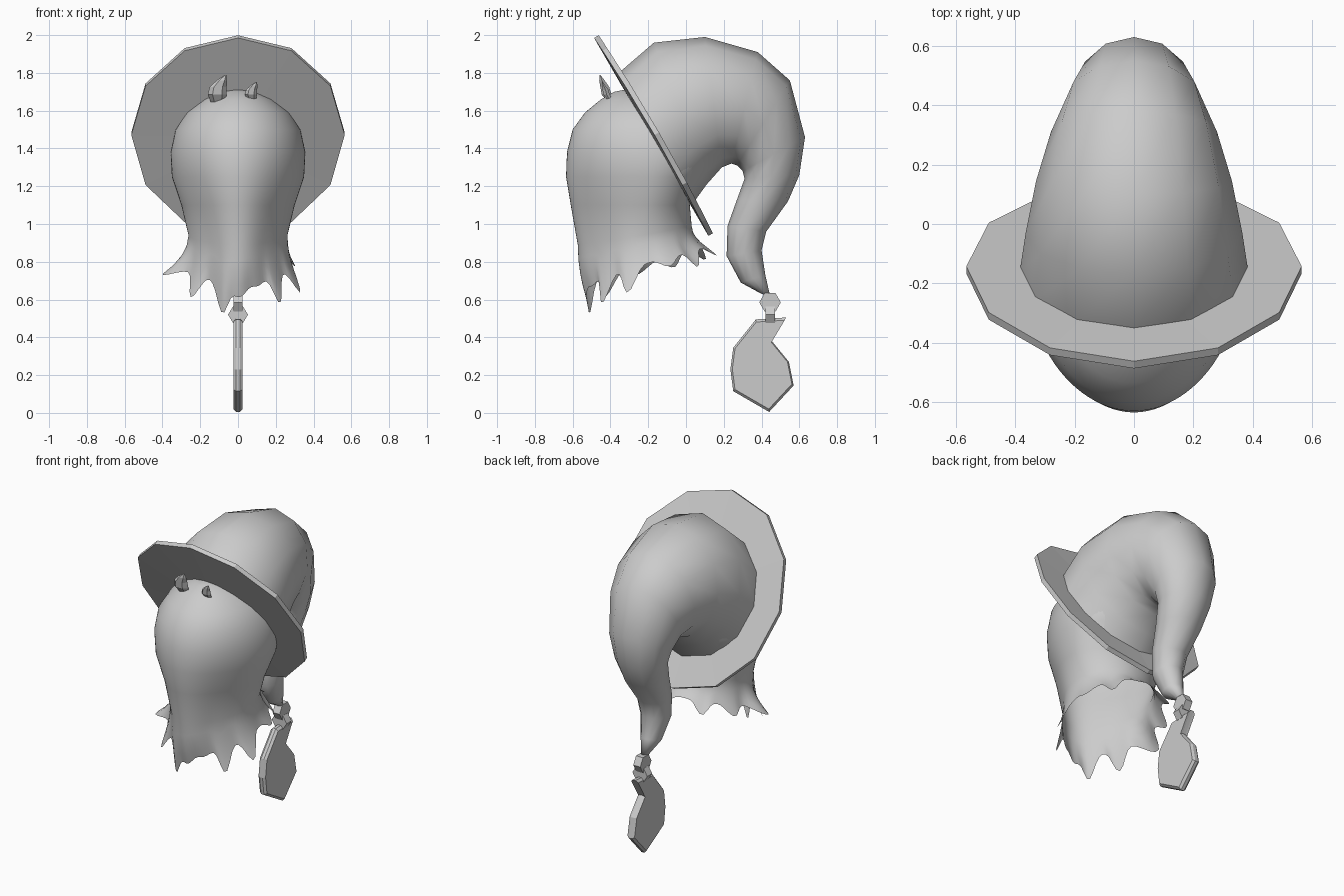
import bpy, bmesh
from math import sin, cos, pi, exp, degrees
from mathutils import Vector

cube = bpy.data.objects.get("Cube")
if cube:
    bpy.data.objects.remove(cube, do_unlink=True)

grey = bpy.data.materials.new("plain_grey")
grey.use_nodes = True
grey.diffuse_color = (0.6, 0.6, 0.6, 1)
grey.node_tree.nodes["Principled BSDF"].inputs["Base Color"].default_value = (0.6, 0.6, 0.6, 1)


def loft(name, rings, cap_start=False, cap_end=False, smooth=True):
    """Skin a list of equally sized closed rings."""
    bm = bmesh.new()
    rows = [[bm.verts.new(p) for p in ring] for ring in rings]
    for a, b in zip(rows, rows[1:]):
        for i in range(len(a)):
            j = (i + 1) % len(a)
            bm.faces.new((a[i], a[j], b[j], b[i]))
    if cap_start:
        bm.faces.new(rows[0])
    if cap_end:
        bm.faces.new(rows[-1])
    bmesh.ops.recalc_face_normals(bm, faces=bm.faces)
    mesh = bpy.data.meshes.new(name)
    bm.to_mesh(mesh)
    bm.free()
    mesh.materials.append(grey)
    mesh.polygons.foreach_set("use_smooth", [smooth] * len(mesh.polygons))
    obj = bpy.data.objects.new(name, mesh)
    bpy.context.collection.objects.link(obj)


def prism(name, outline, normal, thick):
    """Extrude an outline both ways along a normal."""
    n = Vector(normal) * thick
    pts = [Vector(p) for p in outline]
    loft(name, [[p - n for p in pts], [p + n for p in pts]], True, True, False)


# Sheet body: z, half width, front y, widest y, back y, front pinch
body_profile = [
    (1.71, 0.02, -0.33, -0.31, -0.29, 0), (1.70, 0.09, -0.38, -0.28, -0.20, 0),
    (1.66, 0.18, -0.45, -0.24, -0.08, 0), (1.59, 0.27, -0.535, -0.21, 0.08, 0),
    (1.5, 0.33, -0.60, -0.19, 0.18, 0), (1.38, 0.357, -0.63, -0.18, 0.2, 0.01),
    (1.25, 0.35, -0.635, -0.19, 0.1, 0.03), (1.1, 0.3, -0.61, -0.21, 0.02, 0.07)]
# Hem tatters: direction in degrees from the front, drop, flare, width
tatters = [(-17, 0.17, 0, 9), (2, 0.08, 0, 10), (22, 0.03, 0, 9), (47, 0.145, 0.04, 8),
           (76, 0.13, 0.06, 8), (112, 0.05, 0.04, 9), (140, 0.09, 0.05, 8),
           (168, 0.05, 0.07, 8), (-52, 0.12, 0.05, 9), (-84, 0.05, 0.12, 10),
           (-115, 0.06, 0.05, 9), (-148, 0.06, 0.06, 8)]
COLS = 96
angles = [2 * pi * i / COLS for i in range(COLS)]


def body_point(a, z, w, front, mid, back, pinch):
    depth = mid - front if cos(a) > 0 else back - mid
    s = 1 - pinch * sin(2 * a) ** 2 * (cos(a) > 0)
    return Vector((w * s * sin(a), mid - depth * s * cos(a), z))


def hem_point(a):
    drop = flare = 0
    for direction, length, spread, width in tatters:
        gap = (degrees(a) - direction + 180) % 360 - 180
        shape = exp(-(gap / width) ** 2)
        drop += length * shape
        flare += spread * shape
    p = body_point(a, 0.79 - 0.095 * cos(a) - drop, 0.285, -0.53, -0.22, 0.1, 0.07)
    return p + Vector((sin(a), -cos(a), 0)) * flare


body_rings = [[body_point(a, *row) for a in angles] for row in body_profile]
for t in (0, 0.3, 0.55, 0.78, 1):
    ring = []
    for a in angles:
        neck = body_point(a, 0.94 - 0.05 * cos(a), 0.262, -0.573, -0.23, 0.03, 0.1)
        hem = hem_point(a)
        p = neck.lerp(hem, t ** 2)
        p.z = neck.z + (hem.z - neck.z) * t
        ring.append(p)
    body_rings.append(ring)
loft("sheet_body", body_rings, cap_start=True)

# Curled hat: outer (y, z), inner (y, z), half width from base to tip
hat_profile = [
    (-0.35, 1.805, 0.03, 1.10, 0.385), (-0.17, 1.96, 0.11, 1.21, 0.365),
    (0.10, 1.99, 0.19, 1.30, 0.33), (0.38, 1.91, 0.24, 1.32, 0.28),
    (0.55, 1.76, 0.27, 1.31, 0.235), (0.63, 1.46, 0.30, 1.28, 0.19),
    (0.60, 1.26, 0.31, 1.24, 0.16), (0.54, 1.12, 0.27, 1.13, 0.135),
    (0.425, 0.96, 0.22, 0.99, 0.105), (0.40, 0.86, 0.215, 0.83, 0.09),
    (0.42, 0.73, 0.29, 0.69, 0.06), (0.445, 0.62, 0.40, 0.63, 0.02)]
hat_rings = []
for oy, oz, iy, iz, w in hat_profile:
    outer, inner = Vector((0, oy, oz)), Vector((0, iy, iz))
    mid, half = (outer + inner) / 2, (outer - inner) / 2
    hat_rings.append([mid + half * cos(k * pi / 6) + Vector((w * sin(k * pi / 6), 0, 0))
                      for k in range(12)])
loft("curled_hat", hat_rings, cap_end=True)

# Twelve-sided tilted brim, its sides swept slightly back
up, back = Vector((0, -0.5, 0.866)), Vector((0, 0.866, 0.5))
centre = Vector((0, -0.172, 1.468))


def brim_ring(scale, offset):
    ring = []
    for k in range(12):
        s, c = sin(k * pi / 6), cos(k * pi / 6)
        ring.append(centre + up * 0.605 * scale * c + Vector((0.565 * scale * s, 0, 0))
                    + back * (offset + 0.02 * (scale * s) ** 2))
    return ring


loft("hat_brim", [brim_ring(0.5, -0.014), brim_ring(1, -0.014),
                  brim_ring(1, 0.014), brim_ring(0.5, 0.014)], True, True, False)


# Small curled tufts on the forehead
def tuft(name, x, z, size, side):
    path = [(0, 0.03, -0.02, 0.035), (-0.005, 0, 0.03, 0.05), (0, -0.01, 0.07, 0.045),
            (0.02, -0.025, 0.105, 0.028), (0.04, -0.035, 0.135, 0.003)]
    rings = []
    for px, py, pz, r in path:
        rings.append([(x + side * size * (px + r * cos(k * pi / 3)),
                       -0.42 + size * (py + 0.6 * r * sin(k * pi / 3)),
                       z + size * pz) for k in range(6)])
    loft(name, rings, True, True, False)


tuft("right_tuft", -0.105, 1.655, 1.0, 1)
tuft("left_tuft", 0.072, 1.665, 0.65, 1)

# Crossed hexagonal beads at the hat tip
hexes = [k * pi / 3 for k in range(6)]
prism("upper_bead", [(0, 0.445 + 0.057 * cos(a), 0.585 + 0.057 * sin(a)) for a in hexes],
      (1, 0, 0), 0.025)
prism("lower_bead", [(0.053 * cos(a), 0.445, 0.52 + 0.05 * sin(a)) for a in hexes],
      (0, 1, 0), 0.025)

# Flat hanging charm with a thinned rim
charm = [(0.37, 0.495), (0.53, 0.505), (0.455, 0.38), (0.545, 0.27), (0.57, 0.145),
         (0.44, 0.005), (0.25, 0.115), (0.235, 0.23), (0.25, 0.345)]
charm_rings = []
for x, scale in ((-0.025, 0.94), (-0.01, 1), (0.01, 1), (0.025, 0.94)):
    charm_rings.append([(x, 0.41 + (y - 0.41) * scale, 0.265 + (z - 0.265) * scale)
                        for y, z in charm])
loft("hanging_charm", charm_rings, True, True, False)
